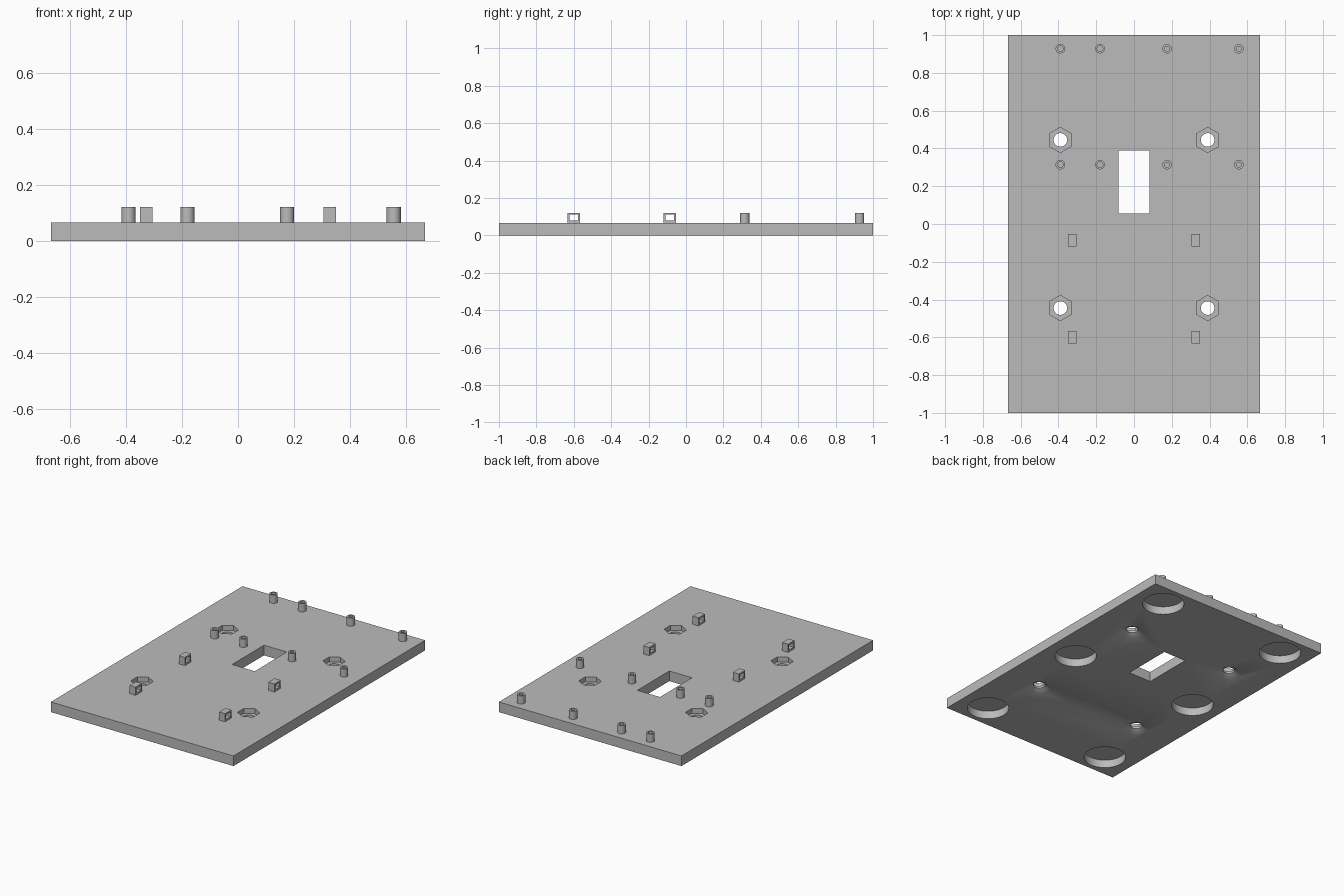
import bpy, bmesh, math
from mathutils import Matrix

if "Cube" in bpy.data.objects:
    bpy.data.objects.remove(bpy.data.objects["Cube"], do_unlink=True)

grey = bpy.data.materials.new("plain_grey")
grey.use_nodes = True
GREY = (0.5, 0.5, 0.5, 1)
grey.diffuse_color = GREY
grey.node_tree.nodes["Principled BSDF"].inputs["Base Color"].default_value = GREY

PLATE = 0.067   # plate thickness
TOP = 0.121     # top of the raised parts


def make(name, bm):
    bmesh.ops.recalc_face_normals(bm, faces=bm.faces)
    mesh = bpy.data.meshes.new(name)
    bm.to_mesh(mesh)
    bm.free()
    mesh.materials.append(grey)
    ob = bpy.data.objects.new(name, mesh)
    bpy.context.collection.objects.link(ob)
    return ob


def add_box(bm, x0, x1, y0, y1, z0, z1):
    place = Matrix.Translation(((x0 + x1) / 2, (y0 + y1) / 2, (z0 + z1) / 2))
    bmesh.ops.create_cube(bm, size=1, matrix=place @ Matrix.Diagonal((x1 - x0, y1 - y0, z1 - z0, 1)))


def add_round(bm, x, y, z0, z1, r0, r1=None, sides=48, turn=0):
    place = Matrix.Translation((x, y, (z0 + z1) / 2)) @ Matrix.Rotation(turn, 4, "Z")
    bmesh.ops.create_cone(bm, cap_ends=True, segments=sides, radius1=r0,
                          radius2=r0 if r1 is None else r1, depth=z1 - z0, matrix=place)


def select_only(ob):
    bpy.ops.object.select_all(action="DESELECT")
    ob.select_set(True)
    bpy.context.view_layer.objects.active = ob


def cut(ob, bm):
    cutter = make("cutter", bm)
    mod = ob.modifiers.new("cut", "BOOLEAN")
    mod.operation, mod.solver, mod.object = "DIFFERENCE", "EXACT", cutter
    select_only(ob)
    bpy.ops.object.modifier_apply(modifier=mod.name)
    bpy.data.objects.remove(cutter, do_unlink=True)


def smooth(ob):
    select_only(ob)
    bpy.ops.object.shade_smooth_by_angle(angle=math.radians(30))


# Base plate
bm = bmesh.new()
add_box(bm, -0.667, 0.667, -1, 1, 0, PLATE)
plate = make("base_plate", bm)

# Cable window and round pockets underneath
bm = bmesh.new()
add_box(bm, -0.083, 0.083, 0.056, 0.39, -0.1, 0.2)
for x in (-0.47, 0.47):
    for y in (-0.84, 0, 0.84):
        add_round(bm, x, y, -0.1, 0.053, 0.128)
cut(plate, bm)

# Bolt holes: through bore, hexagonal nut recess above, countersink below
bolts = [(x, y) for x in (-0.39, 0.39) for y in (-0.445, 0.445)]
bore, nut, sink = bmesh.new(), bmesh.new(), bmesh.new()
for x, y in bolts:
    add_round(bore, x, y, -0.1, 0.2, 0.036)
    add_round(nut, x, y, 0.034, 0.2, 0.067, sides=6)
    add_round(sink, x, y, -0.02, 0.02, 0.11, 0.036)
for bm in (bore, nut, sink):
    cut(plate, bm)
smooth(plate)

# Hollow standoffs in two rows
for x, wall in ((-0.39, 0.01), (-0.18, 0.01), (0.175, 0.012), (0.555, 0.012)):
    for row, y in (("front", 0.314), ("back", 0.928)):
        bm = bmesh.new()
        r = 0.025
        profile = [(r, PLATE), (r, TOP), (r - wall, TOP), (r - wall, PLATE)]
        verts = [bm.verts.new((px, 0, pz)) for px, pz in profile]
        edges = [bm.edges.new(pair) for pair in zip(verts, verts[1:] + verts[:1])]
        bmesh.ops.spin(bm, geom=verts + edges, cent=(0, 0, 0), axis=(0, 0, 1),
                       angle=math.tau, steps=32)
        bmesh.ops.remove_doubles(bm, verts=bm.verts, dist=0.0001)
        bmesh.ops.translate(bm, verts=bm.verts, vec=(x, y, 0))
        smooth(make(row + "_standoff", bm))

# Square tie loops, open from side to side
for x in (-0.327, 0.327):
    for row, y in (("front", -0.6), ("rear", -0.086)):
        bm = bmesh.new()
        add_box(bm, x - 0.022, x + 0.022, y - 0.033, y + 0.033, PLATE, TOP)
        loop = make(row + "_tie_loop", bm)
        hole = bmesh.new()
        add_box(hole, x - 0.1, x + 0.1, y - 0.023, y + 0.023, 0.08, 0.111)
        cut(loop, hole)
